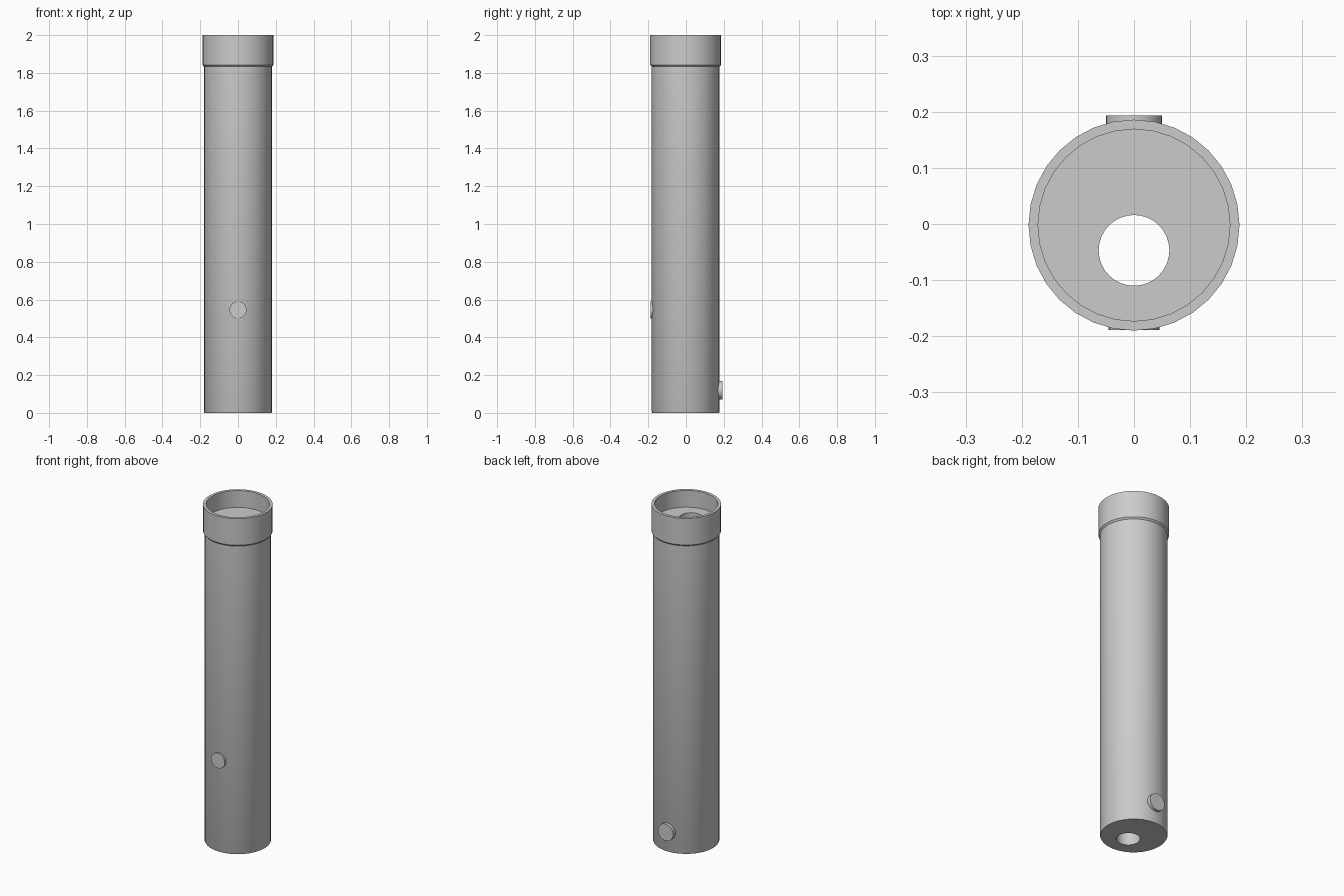
import bpy, math

if "Cube" in bpy.data.objects:
    bpy.data.objects.remove(bpy.data.objects["Cube"])

CY = -0.002      # y of the tube axis
SIDES = 32


def smooth(obj):
    bpy.ops.object.select_all(action='DESELECT')
    obj.select_set(True)
    bpy.context.view_layer.objects.active = obj
    bpy.ops.object.shade_smooth_by_angle(angle=math.radians(30))


def lathe(name, profile):
    """Revolve an (r, z) profile whose first and last points become caps."""
    verts, faces = [], []
    for r, z in profile:
        for i in range(SIDES):
            a = 2 * math.pi * i / SIDES
            verts.append((r * math.cos(a), CY + r * math.sin(a), z))
    for k in range(len(profile) - 1):
        for i in range(SIDES):
            j = (i + 1) % SIDES
            faces.append((k * SIDES + i, k * SIDES + j,
                          (k + 1) * SIDES + j, (k + 1) * SIDES + i))
    last = (len(profile) - 1) * SIDES
    faces.append(tuple(reversed(range(SIDES))))
    faces.append(tuple(range(last, last + SIDES)))
    mesh = bpy.data.meshes.new(name)
    mesh.from_pydata(verts, [], faces)
    obj = bpy.data.objects.new(name, mesh)
    bpy.context.collection.objects.link(obj)
    return obj


def cylinder(name, r, depth, loc, rot=(0, 0, 0)):
    bpy.ops.mesh.primitive_cylinder_add(vertices=32, radius=r, depth=depth,
                                        location=loc, rotation=rot)
    obj = bpy.context.object
    obj.name = name
    return obj


# Tube with a wider collar and a recessed top
tube = lathe("tube", [
    (0.177, 0.0), (0.18, 0.006), (0.18, 1.833), (0.188, 1.842),
    (0.188, 2.0), (0.171, 2.0), (0.171, 1.9)])

# Off-centre bore through the whole length
bore = cylinder("bore_cutter", 0.063, 3.0, (0, -0.047, 1.0))
cut = tube.modifiers.new("bore", 'BOOLEAN')
cut.operation = 'DIFFERENCE'
cut.solver = 'EXACT'
cut.object = bore
bpy.context.view_layer.objects.active = tube
bpy.ops.object.modifier_apply(modifier=cut.name)
bpy.data.objects.remove(bore, do_unlink=True)
smooth(tube)

# Round flat buttons: name, radius, outer face y, height
for name, r, y, z in (("front_button", 0.045, -0.189, 0.545),
                      ("back_button", 0.05, 0.193, 0.12)):
    inner = math.copysign(0.155, y)
    button = cylinder(name, r, abs(y - inner), (0, (y + inner) / 2, z),
                      (math.pi / 2, 0, 0))
    smooth(button)
